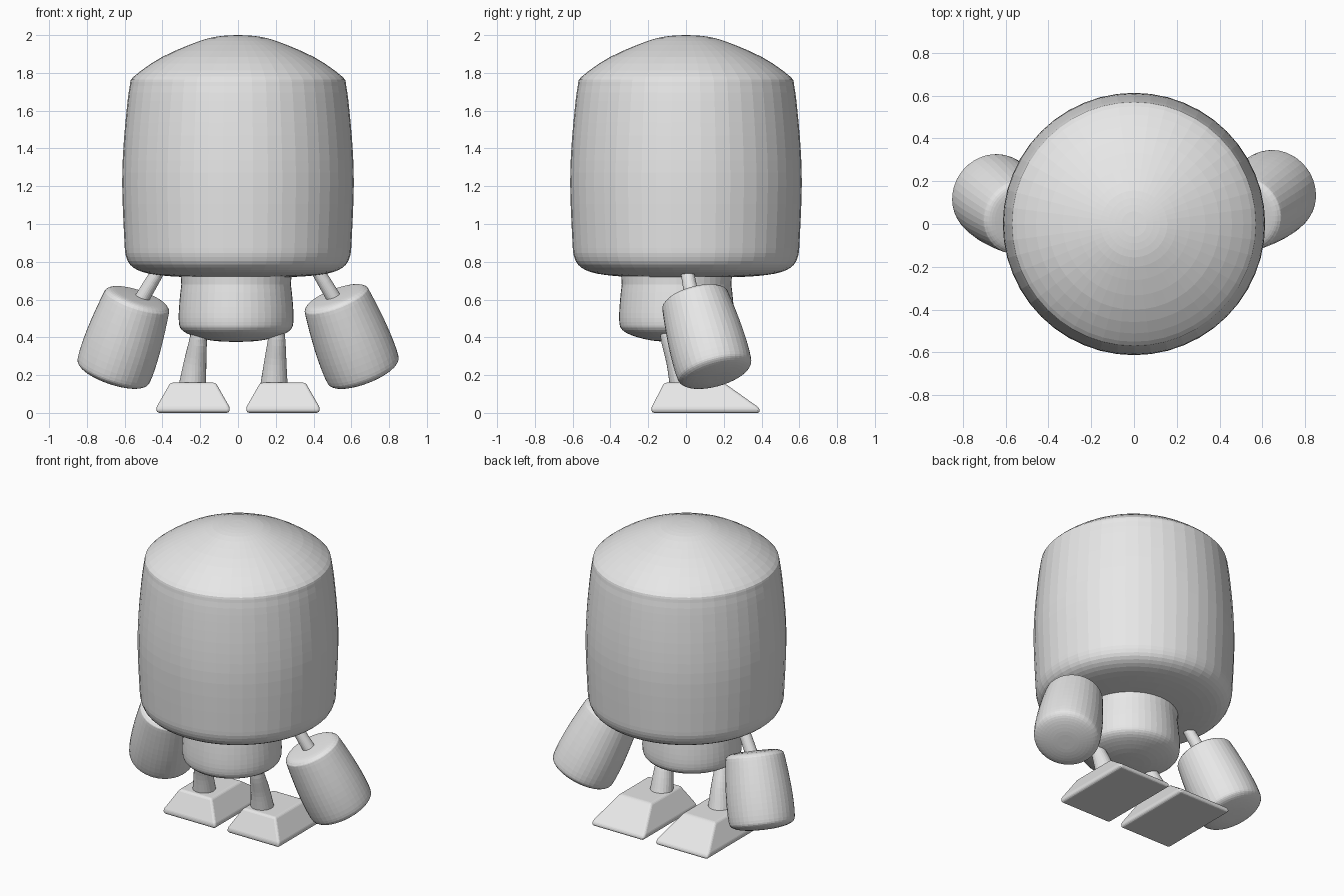
import bpy, bmesh
from math import cos, sin, pi
from mathutils import Vector

cube = bpy.data.objects.get("Cube")
if cube:
    bpy.data.objects.remove(cube, do_unlink=True)

grey = bpy.data.materials.new("light_grey")
grey.use_nodes = True
grey.diffuse_color = (0.8, 0.8, 0.8, 1)
grey.node_tree.nodes["Principled BSDF"].inputs["Base Color"].default_value = (0.8, 0.8, 0.8, 1)


def finish(name, bm):
    bmesh.ops.recalc_face_normals(bm, faces=bm.faces)
    mesh = bpy.data.meshes.new(name)
    bm.to_mesh(mesh)
    bm.free()
    mesh.materials.append(grey)
    obj = bpy.data.objects.new(name, mesh)
    bpy.context.collection.objects.link(obj)
    return obj


def smooth_path(points, steps=3):
    """Catmull-Rom curve through the points."""
    pts = [Vector(p) for p in points]
    pts = [2 * pts[0] - pts[1]] + pts + [2 * pts[-1] - pts[-2]]
    out = []
    for a, b, c, d in zip(pts, pts[1:], pts[2:], pts[3:]):
        for i in range(steps):
            t = i / steps
            out.append(0.5 * (2 * b + (c - a) * t + (2 * a - 5 * b + 4 * c - d) * t ** 2
                              + (3 * b - a - 3 * c + d) * t ** 3))
    return out + [pts[-2]]


def loft(name, centres, radii, axes, sides):
    """Skin circles placed along a path, closed at both ends."""
    bm = bmesh.new()
    rings = []
    for centre, radius, axis in zip(centres, radii, axes):
        turn = Vector((0, 0, 1)).rotation_difference(axis)
        rings.append([bm.verts.new(centre + turn @ Vector((radius * cos(2 * pi * i / sides),
                      radius * sin(2 * pi * i / sides), 0))) for i in range(sides)])
    for low, high in zip(rings, rings[1:]):
        for i in range(sides):
            j = (i + 1) % sides
            bm.faces.new((low[i], low[j], high[j], high[i]))
    bm.faces.new(rings[0])
    bm.faces.new(rings[-1])
    return finish(name, bm)


def turned(name, start, end, profile, sides=48):
    """Revolve (radius, fraction of length) points about the line start-end."""
    start, end = Vector(start), Vector(end)
    axis = end - start
    curve = smooth_path([(r, t, 0) for r, t in profile])
    return loft(name, [start + axis * p.y for p in curve],
                [max(p.x, 0.003) for p in curve], [axis] * len(curve), sides)


def tube(name, points, radius_a, radius_b, sides=24):
    """Tapered round limb along a smooth path."""
    path = smooth_path(points, 4)
    n = len(path) - 1
    axes = [path[min(i + 1, n)] - path[max(i - 1, 0)] for i in range(n + 1)]
    radii = [radius_a + (radius_b - radius_a) * i / n for i in range(n + 1)]
    return loft(name, path, radii, axes, sides)


def foot(name, x):
    """Wedge with a steep heel, a long sloping toe and a thin sole."""
    bm = bmesh.new()
    rings = []
    for z, half, back, front in ((0, 0.19, -0.18, 0.39), (0.025, 0.197, -0.185, 0.39),
                                 (0.16, 0.12, -0.115, 0.2)):
        rings.append([bm.verts.new((x + sx * half, y, z)) for sx, y in
                      ((-1, back), (1, back), (1, front), (-1, front))])
    for low, high in zip(rings, rings[1:]):
        for i in range(4):
            j = (i + 1) % 4
            bm.faces.new((low[i], low[j], high[j], high[i]))
    bm.faces.new(rings[0])
    bm.faces.new(rings[-1])
    obj = finish(name, bm)
    bevel = obj.modifiers.new("soft_edges", "BEVEL")
    bevel.width = 0.018
    bevel.segments = 3
    bevel.limit_method = "ANGLE"


# Large barrel head with a shallow domed top
head_profile = ((0, 0.715), (0.3, 0.72), (0.47, 0.737), (0.555, 0.77), (0.592, 0.825),
                (0.602, 0.92), (0.613, 1.2), (0.607, 1.4), (0.59, 1.6), (0.573, 1.73),
                (0.55, 1.782), (0.4, 1.885), (0.2, 1.97), (0.09, 1.995), (0, 2.0))
turned("head", (0, 0, 0), (0, 0, 1), head_profile)

# Small body with a rounded underside
body_profile = ((0, 0.375), (0.13, 0.383), (0.235, 0.41), (0.288, 0.44), (0.303, 0.48),
                (0.302, 0.56), (0.29, 0.68), (0.27, 0.8), (0, 0.8))
turned("body", (-0.01, -0.05, 0), (-0.01, -0.05, 1), body_profile)

# Arms and heavy barrel-shaped hands
hand_profile = ((0, 0), (0.09, 0.005), (0.145, 0.015), (0.172, 0.045), (0.182, 0.1),
                (0.198, 0.4), (0.205, 0.65), (0.203, 0.86), (0.19, 0.93), (0.15, 0.97),
                (0.08, 0.995), (0, 1))
hands = (("left", (0.51, 0.04, 0.625), (0.68, 0.165, 0.18)),
         ("right", (-0.525, 0.025, 0.62), (-0.675, 0.145, 0.175)))
for side, top, bottom in hands:
    sign = 1 if side == "left" else -1
    turned(side + "_hand", top, bottom, hand_profile, 40)
    tube(side + "_arm", ((sign * 0.37, 0, 0.84), (sign * 0.435, 0.01, 0.73),
                         (sign * 0.53, 0.04, 0.57)), 0.031, 0.04)

# Curved tapering legs and wedge feet
for side, foot_x, top_x, ankle_x in (("left", 0.238, 0.205, 0.19), ("right", -0.238, -0.21, -0.243)):
    tube(side + "_leg", ((top_x, -0.11, 0.5), (top_x, -0.09, 0.4),
                         ((top_x + ankle_x) / 2, -0.045, 0.27), (ankle_x, -0.01, 0.13)), 0.03, 0.074)
    foot(side + "_foot", foot_x)
